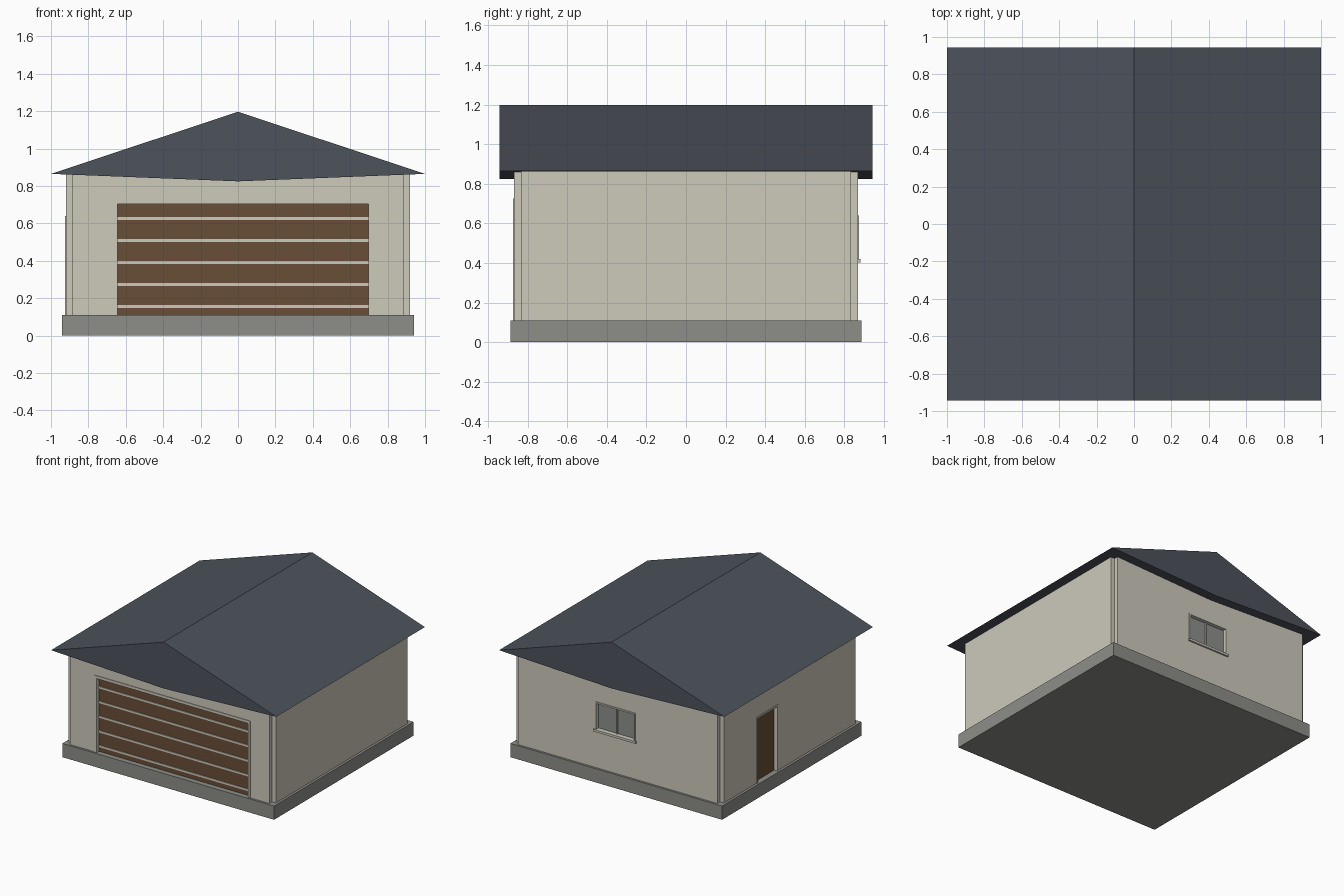
import bpy, bmesh

if "Cube" in bpy.data.objects:
    bpy.data.objects.remove(bpy.data.objects["Cube"])


def material(name, color):
    m = bpy.data.materials.new(name)
    m.diffuse_color = (*color, 1)
    m.use_nodes = True
    m.node_tree.nodes["Principled BSDF"].inputs["Base Color"].default_value = m.diffuse_color
    return m


WALL = material("cream_wall", (0.61, 0.585, 0.50))
STONE = material("grey_concrete", (0.27, 0.275, 0.25))
ROOF = material("slate_roof", (0.074, 0.084, 0.105))
WOOD = material("brown_door", (0.141, 0.074, 0.038))
GLASS = material("grey_glass", (0.27, 0.28, 0.265))


def prism(name, profile, axis, lo, hi, mat):
    """Extrude a 2D profile along y (profile in xz) or z (profile in xy)."""
    bm = bmesh.new()
    pts = [(a, lo, b) if axis == 'y' else (a, b, lo) for a, b in profile]
    face = bm.faces.new([bm.verts.new(p) for p in pts])
    ext = bmesh.ops.extrude_face_region(bm, geom=[face])
    verts = [v for v in ext["geom"] if isinstance(v, bmesh.types.BMVert)]
    d = hi - lo
    bmesh.ops.translate(bm, verts=verts, vec=(0, d, 0) if axis == 'y' else (0, 0, d))
    bmesh.ops.recalc_face_normals(bm, faces=bm.faces)
    me = bpy.data.meshes.new(name)
    bm.to_mesh(me)
    bm.free()
    me.materials.append(mat)
    ob = bpy.data.objects.new(name, me)
    bpy.context.collection.objects.link(ob)
    return ob


def box(name, x, y, z, mat):
    (x0, x1), (y0, y1) = sorted(x), sorted(y)
    return prism(name, [(x0, y0), (x1, y0), (x1, y1), (x0, y1)], 'z', z[0], z[1], mat)


# foundation slab
box("foundation", (-0.94, 0.94), (-0.885, 0.885), (0, 0.11), STONE)

# walls with small notched corners
X, Y, N = 0.92, 0.868, 0.034
quarter = [(X, Y - N), (X - N, Y - N), (X - N, Y)]
plan = (quarter + [(-x, y) for x, y in reversed(quarter)]
        + [(-x, -y) for x, y in quarter] + [(x, -y) for x, y in reversed(quarter)])
walls = prism("walls", plan, 'z', 0.10, 0.868, WALL)

# roof with gable ends and slightly dipping underside
prism("roof", [(-1, 0.865), (0, 0.825), (1, 0.865), (0, 1.197)], 'y', -0.943, 0.943, ROOF)


def wall_box(side, name, u, d, z, mat):
    """Box on a wall: u runs along the wall, d is distance outward from its face."""
    if side == "front":
        return box(name, u, (-Y - d[0], -Y - d[1]), z, mat)
    if side == "back":
        return box(name, u, (Y + d[0], Y + d[1]), z, mat)
    return box(name, (-X - d[0], -X - d[1]), u, z, mat)


def opening(side, name, u0, u1, z0, z1, w, panel):
    """Recess in the wall with a panel at the back and a thin frame."""
    cut = wall_box(side, name + "_cutter", (u0 + 0.004, u1 - 0.004), (-0.06, 0.05),
                   (z0 - 0.004 if z0 < 0.12 else z0 + 0.004, z1 - 0.004), WALL)
    cut.hide_render = True
    cut.hide_viewport = True
    cut.display_type = 'WIRE'
    mod = walls.modifiers.new(name, 'BOOLEAN')
    mod.operation = 'DIFFERENCE'
    mod.solver = 'EXACT'
    mod.object = cut
    depth = (-0.05, 0.005)
    wall_box(side, name + "_frame_a", (u0, u0 + w), depth, (z0, z1 - w), WALL)
    wall_box(side, name + "_frame_b", (u1 - w, u1), depth, (z0, z1 - w), WALL)
    wall_box(side, name + "_frame_top", (u0, u1), depth, (z1 - w, z1), WALL)
    wall_box(side, name + "_panel", (u0 + w, u1 - w), (-0.06, -0.025), (z0, z1 - w), panel)


# garage door with horizontal light strips
opening("front", "garage_door", -0.667, 0.72, 0.11, 0.727, 0.022, WOOD)
for i in range(5):
    z = 0.155 + i * 0.1178
    wall_box("front", f"garage_strip_{i + 1}", (-0.645, 0.698), (-0.03, -0.019),
             (z - 0.008, z + 0.008), WALL)

# side door
opening("left", "side_door", 0.145, 0.42, 0.11, 0.64, 0.014, WOOD)

# back window with mullion and sill
opening("back", "window", -0.16, 0.2, 0.41, 0.64, 0.012, GLASS)
wall_box("back", "window_mullion", (0.014, 0.026), (-0.03, -0.015), (0.42, 0.628), WALL)
wall_box("back", "window_sill", (-0.168, 0.208), (-0.05, 0.014), (0.402, 0.42), WALL)
